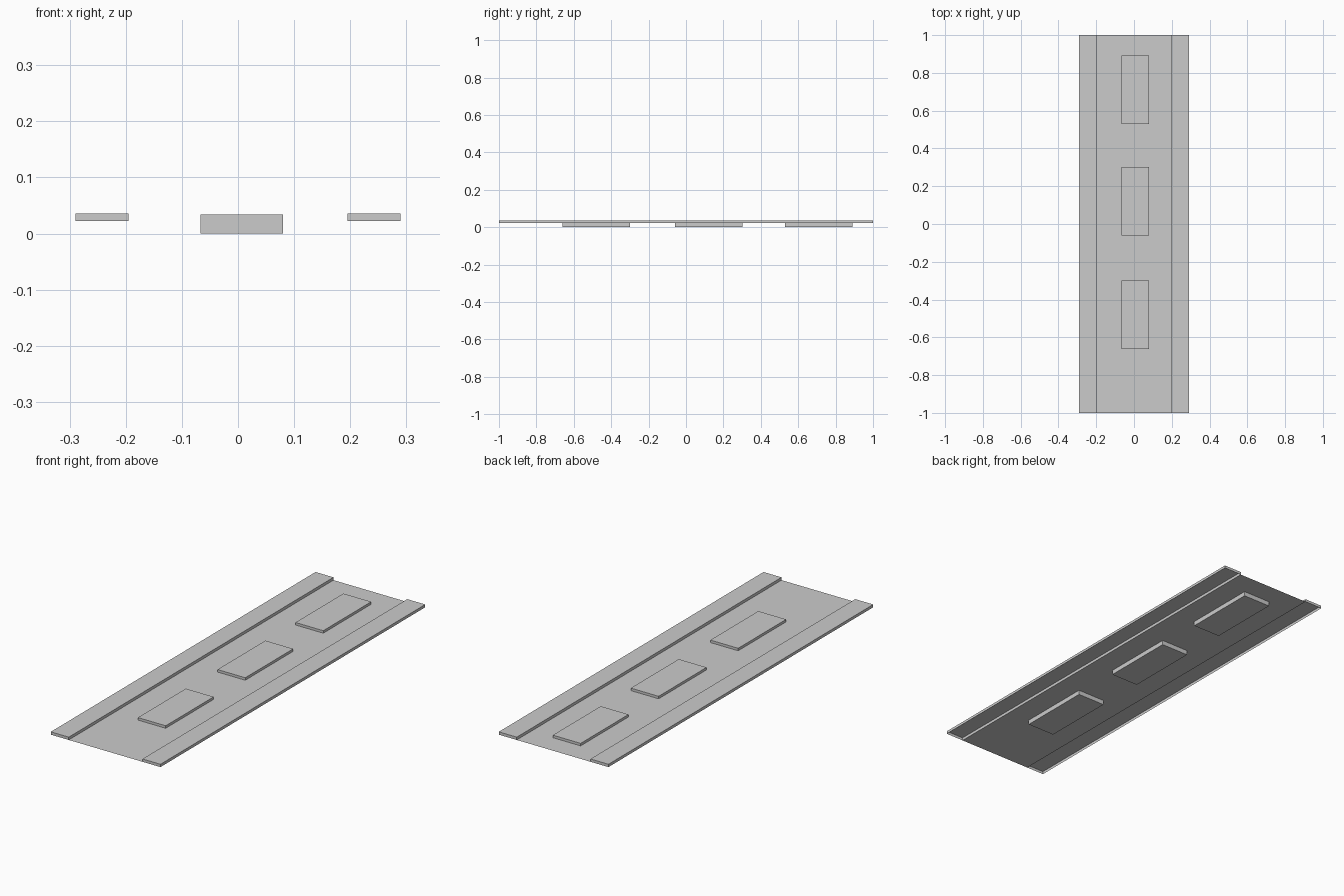
import bpy, bmesh
from mathutils import Vector

if "Cube" in bpy.data.objects:
    bpy.data.objects.remove(bpy.data.objects["Cube"])

DECK_Z, CURB_H = 0.022, 0.0135
EDGE, INNER = 0.29, 0.195


def finish(name, bm):
    mesh = bpy.data.meshes.new(name)
    bm.to_mesh(mesh)
    bm.free()
    obj = bpy.data.objects.new(name, mesh)
    bpy.context.collection.objects.link(obj)
    return obj


# Road sheet: three long strips, the outer two raised into open-bottomed curbs
bm = bmesh.new()
rows = [(bm.verts.new((x, -1, DECK_Z)), bm.verts.new((x, 1, DECK_Z)))
        for x in (-EDGE, -INNER, INNER, EDGE)]
strips = [bm.faces.new((a[0], b[0], b[1], a[1])) for a, b in zip(rows, rows[1:])]
raised = bmesh.ops.extrude_discrete_faces(bm, faces=[strips[0], strips[2]])["faces"]
bmesh.ops.translate(bm, vec=Vector((0, 0, CURB_H)),
                    verts=[v for f in raised for v in f.verts])
finish("road_with_curbs", bm)

# Lane dashes: slabs passing through the sheet down to the ground
for i, y in enumerate((-0.48, 0.121, 0.71)):
    bm = bmesh.new()
    bmesh.ops.create_cube(bm, size=1)
    bmesh.ops.scale(bm, vec=(0.147, 0.362, 0.034), verts=bm.verts)
    bmesh.ops.translate(bm, vec=(0.007, y, 0.017), verts=bm.verts)
    finish(f"lane_dash_{i + 1}", bm)
